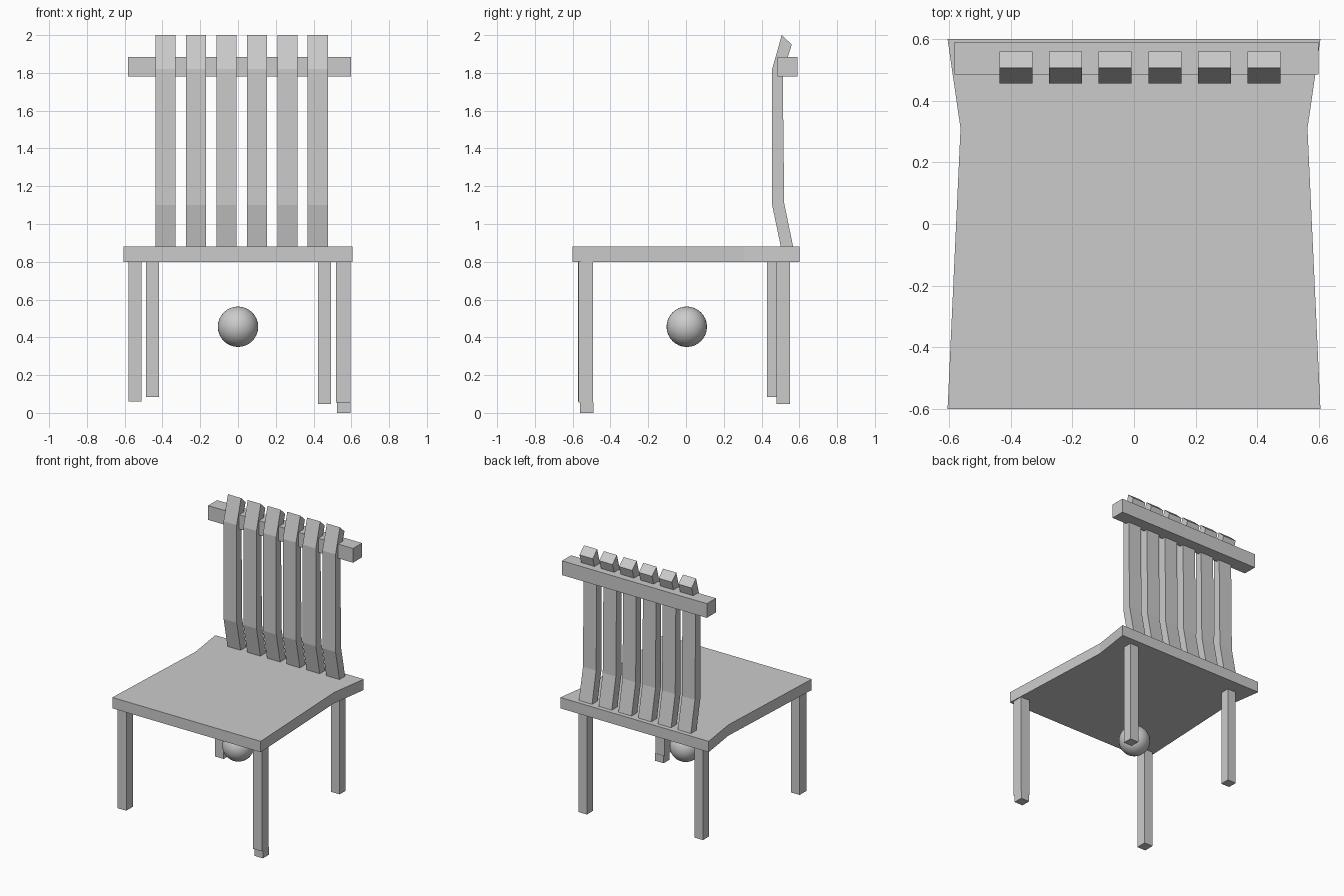
import bpy
import bmesh

cube = bpy.data.objects.get("Cube")
if cube:
    bpy.data.objects.remove(cube, do_unlink=True)

# Single plain grey
grey = bpy.data.materials.new("plain_grey")
grey.use_nodes = True
COLOUR = (0.6, 0.6, 0.6, 1)
grey.diffuse_color = COLOUR
grey.node_tree.nodes["Principled BSDF"].inputs["Base Color"].default_value = COLOUR


def extrude(name, points, offset):
    """Sweep a closed outline along the offset vector."""
    bm = bmesh.new()
    face = bm.faces.new([bm.verts.new(p) for p in points])
    result = bmesh.ops.extrude_face_region(bm, geom=[face])
    verts = [g for g in result["geom"] if isinstance(g, bmesh.types.BMVert)]
    bmesh.ops.translate(bm, verts=verts, vec=offset)
    bmesh.ops.recalc_face_normals(bm, faces=bm.faces)
    mesh = bpy.data.meshes.new(name)
    bm.to_mesh(mesh)
    bm.free()
    obj = bpy.data.objects.new(name, mesh)
    bpy.context.collection.objects.link(obj)
    mesh.materials.append(grey)
    return obj


def box(name, x, y, z):
    outline = [(x[0], y[0], z[0]), (x[1], y[0], z[0]),
               (x[1], y[1], z[0]), (x[0], y[1], z[0])]
    return extrude(name, outline, (0, 0, z[1] - z[0]))


# Seat with a waisted outline
SEAT_BOTTOM, SEAT_TOP = 0.8, 0.88
half = [(0.605, -0.6), (0.563, 0.31), (0.605, 0.6)]
outline = half + [(-x, y) for x, y in reversed(half)]
extrude("seat", [(x, y, SEAT_BOTTOM) for x, y in outline],
        (0, 0, SEAT_TOP - SEAT_BOTTOM))

# Legs of uneven length, and a small foot under the longest
box("front_right_leg", (-0.58, -0.51), (-0.572, -0.495), (0.06, SEAT_BOTTOM))
box("front_left_leg", (0.52, 0.595), (-0.57, -0.492), (0.055, SEAT_BOTTOM))
box("front_left_foot", (0.525, 0.595), (-0.56, -0.49), (0, 0.055))
box("back_right_leg", (-0.488, -0.418), (0.43, 0.5), (0.083, SEAT_BOTTOM))
box("back_left_leg", (0.423, 0.493), (0.48, 0.55), (0.047, SEAT_BOTTOM))

# Bent back slats
profile = [(0.502, 0.88), (0.567, 0.88), (0.52, 1.11), (0.512, 1.8),
           (0.56, 1.95), (0.507, 2.0), (0.456, 1.82), (0.456, 1.1)]
for i in range(6):
    x = -0.437 + i * 0.1612
    extrude(f"back_slat_{i + 1}", [(x, y, z) for y, z in profile], (0.107, 0, 0))

# Cross rail behind the slats
box("top_rail", (-0.583, 0.598), (0.485, 0.59), (1.78, 1.885))

# Ball under the seat
bpy.ops.mesh.primitive_uv_sphere_add(segments=32, ring_count=16, radius=0.107,
                                     location=(0, 0.004, 0.456))
ball = bpy.context.object
ball.name = "ball"
ball.data.materials.append(grey)
bpy.ops.object.shade_smooth()
